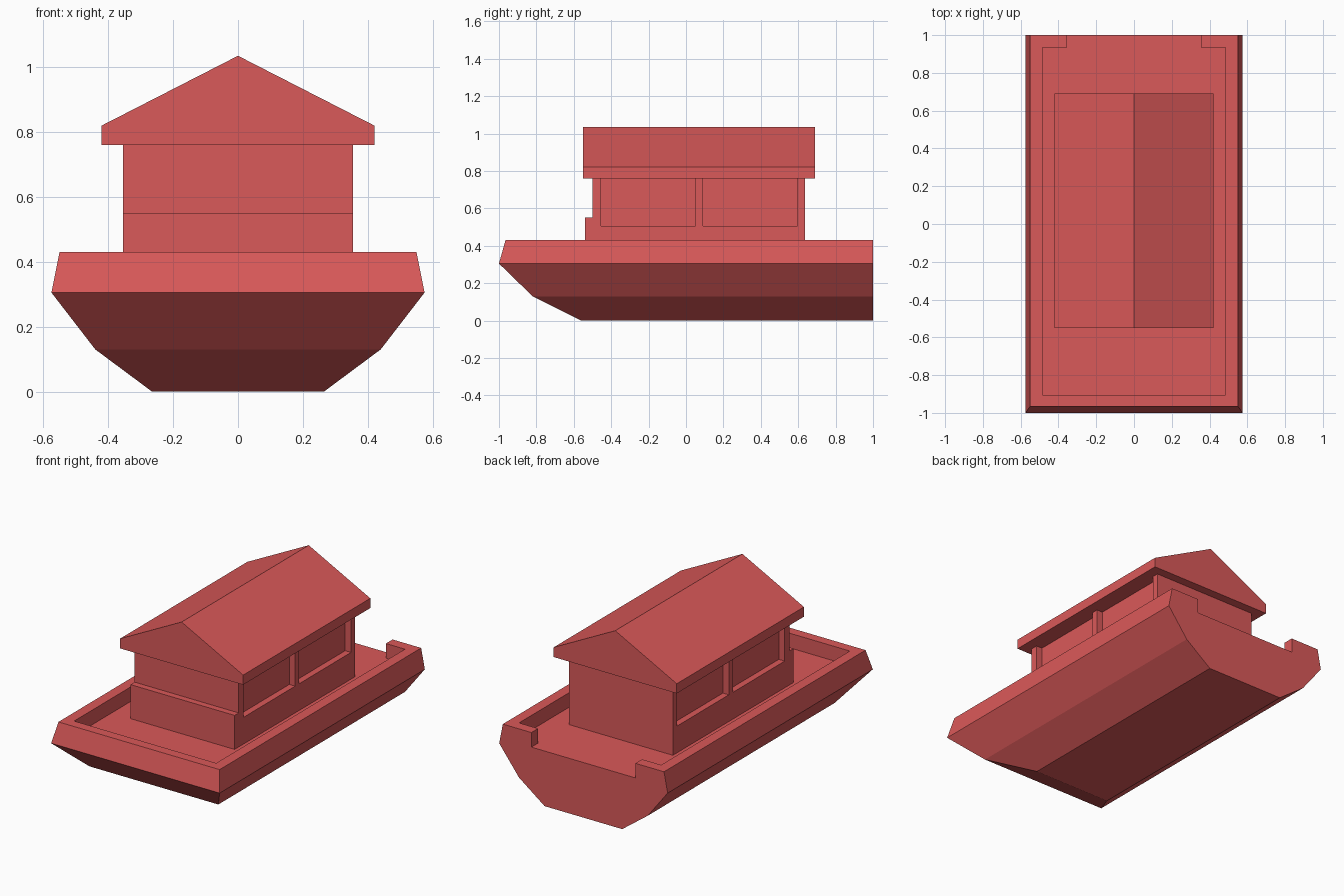
import bpy, bmesh

if "Cube" in bpy.data.objects:
    bpy.data.objects.remove(bpy.data.objects["Cube"])

red = bpy.data.materials.new("red_plastic")
red.diffuse_color = (0.70, 0.10, 0.10, 1)
red.use_nodes = True
red.node_tree.nodes["Principled BSDF"].inputs["Base Color"].default_value = red.diffuse_color


def finish(name, bm):
    bmesh.ops.recalc_face_normals(bm, faces=bm.faces)
    mesh = bpy.data.meshes.new(name)
    bm.to_mesh(mesh)
    bm.free()
    mesh.materials.append(red)
    ob = bpy.data.objects.new(name, mesh)
    bpy.context.collection.objects.link(ob)
    return ob


def prism(name, outline, axis, lo, hi):
    """Extrude a 2D outline along an axis from lo to hi."""
    bm = bmesh.new()
    place = {"x": lambda a, b: (lo, a, b),
             "y": lambda a, b: (a, lo, b),
             "z": lambda a, b: (a, b, lo)}[axis]
    face = bm.faces.new([bm.verts.new(place(a, b)) for a, b in outline])
    ext = bmesh.ops.extrude_face_region(bm, geom=[face])
    shift = [0, 0, 0]
    shift["xyz".index(axis)] = hi - lo
    verts = [v for v in ext["geom"] if isinstance(v, bmesh.types.BMVert)]
    bmesh.ops.translate(bm, verts=verts, vec=shift)
    return finish(name, bm)


def cut(target, cutter):
    """Subtract the cutter from the target and remove it."""
    cutter.hide_render = True
    mod = target.modifiers.new("cut", "BOOLEAN")
    mod.operation = "DIFFERENCE"
    mod.solver = "EXACT"
    mod.object = cutter
    bpy.context.view_layer.objects.active = target
    bpy.ops.object.modifier_apply(modifier=mod.name)
    bpy.data.objects.remove(cutter, do_unlink=True)


# Hull: stacked rectangles with a raked bow and a flat stern
levels = [(0.265, -0.56, 0), (0.44, -0.82, 0.13),
          (0.575, -1.0, 0.305), (0.55, -0.965, 0.43)]
bm = bmesh.new()
rings = [[bm.verts.new(p) for p in
          ((-w, y, z), (w, y, z), (w, 1, z), (-w, 1, z))] for w, y, z in levels]
for a, b in zip(rings, rings[1:]):
    for i in (0, 1, 3):
        j = (i + 1) % 4
        bm.faces.new((a[i], a[j], b[j], b[i]))
bm.faces.new(rings[0])
bm.faces.new(rings[-1])
right = [r[2] for r in rings]
left = [r[3] for r in rings]
bm.faces.new(right + left[::-1])      # stern as one flat face
hull = finish("hull", bm)

# Sunken deck with an opening through the stern rim
half = [(0.485, -0.905), (0.485, 0.935), (0.355, 0.935), (0.355, 1.1)]
well = half + [(-x, y) for x, y in reversed(half)]
cut(hull, prism("deck_cutter", well, "z", 0.34, 0.6))

# Cabin with a low front ledge
side = [(-0.54, 0.34), (0.635, 0.34), (0.635, 0.76),
        (-0.50, 0.76), (-0.50, 0.55), (-0.54, 0.55)]
cabin = prism("cabin", side, "x", -0.355, 0.355)

# Recessed side windows reaching up to the roof
for lo, hi in ((-0.455, 0.05), (0.09, 0.595)):
    for s in (-1, 1):
        window = [(lo, 0.505), (hi, 0.505), (hi, 0.9), (lo, 0.9)]
        cut(cabin, prism("window_cutter", window, "x", s * 0.315, s * 0.5))

# Gabled roof
gable = [(-0.42, 0.76), (0.42, 0.76), (0.42, 0.82), (0, 1.035), (-0.42, 0.82)]
prism("roof", gable, "y", -0.55, 0.69)
